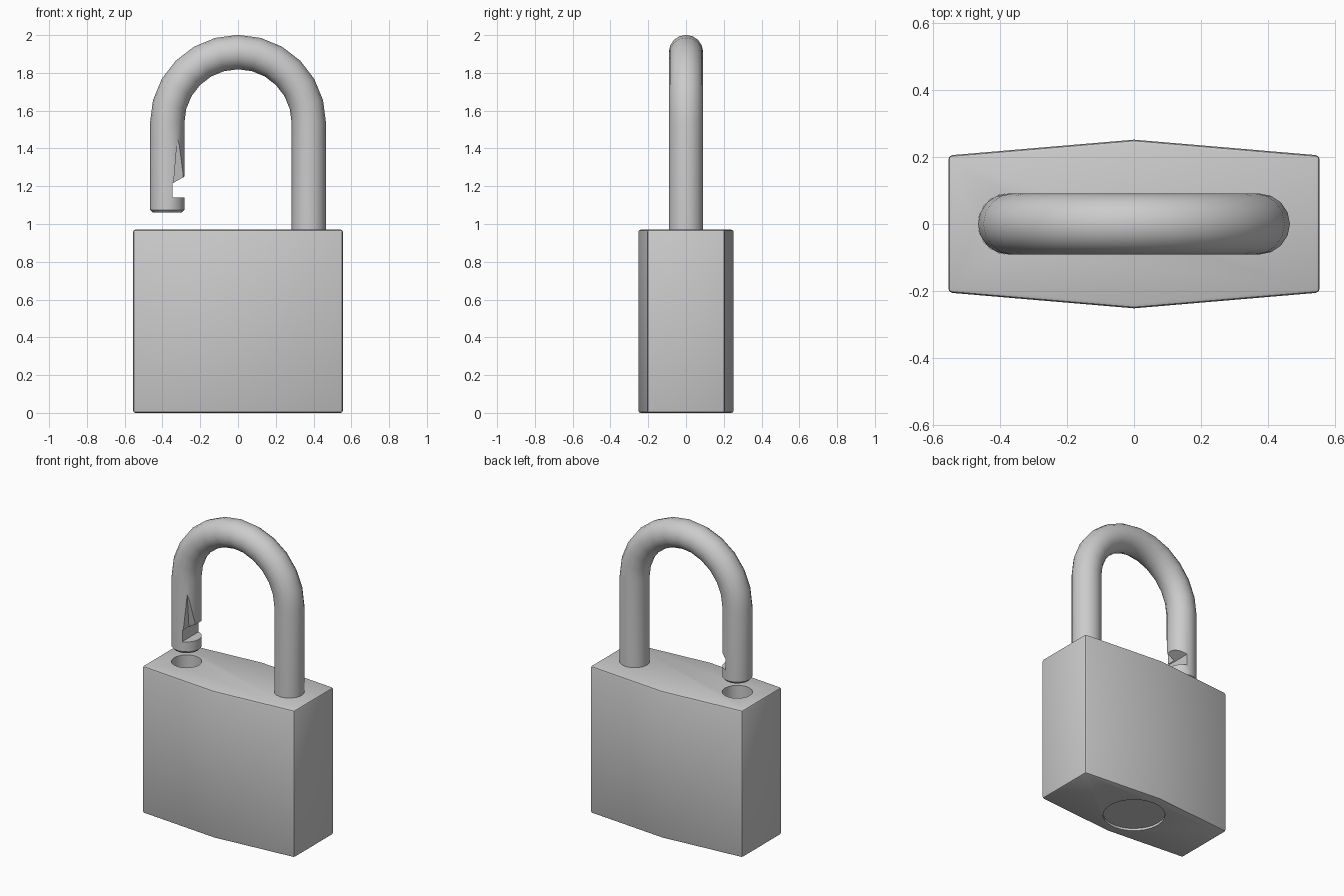
import bpy, bmesh
from math import sin, cos, pi, radians

if "Cube" in bpy.data.objects:
    bpy.data.objects.remove(bpy.data.objects["Cube"])


def make_object(name, bm):
    bmesh.ops.recalc_face_normals(bm, faces=bm.faces[:])
    mesh = bpy.data.meshes.new(name)
    bm.to_mesh(mesh)
    bm.free()
    obj = bpy.data.objects.new(name, mesh)
    bpy.context.collection.objects.link(obj)
    return obj


def loft(name, rings):
    """Skin a list of equal-length point rings and cap both ends."""
    bm = bmesh.new()
    loops = [[bm.verts.new(p) for p in ring] for ring in rings]
    n = len(loops[0])
    for a, b in zip(loops, loops[1:]):
        for i in range(n):
            j = (i + 1) % n
            bm.faces.new((a[i], a[j], b[j], b[i]))
    bm.faces.new(loops[0][::-1])
    bm.faces.new(loops[-1])
    return make_object(name, bm)


def prism(name, outline, z0, z1):
    return loft(name, [[(x, y, z) for x, y in outline] for z in (z0, z1)])


def circle(cx, r, n):
    return [(cx + r * cos(2 * pi * i / n), r * sin(2 * pi * i / n)) for i in range(n)]


def select(obj):
    bpy.ops.object.select_all(action='DESELECT')
    obj.select_set(True)
    bpy.context.view_layer.objects.active = obj


def cut(obj, cutter):
    cutter.hide_render = True
    mod = obj.modifiers.new("cut", 'BOOLEAN')
    mod.operation = 'DIFFERENCE'
    mod.solver = 'EXACT'
    mod.object = cutter
    select(obj)
    bpy.ops.object.modifier_apply(modifier=mod.name)
    bpy.data.objects.remove(cutter)


def smooth(obj):
    select(obj)
    bpy.ops.object.shade_smooth_by_angle(angle=radians(32))


LEG, R, ARCH_Z, TOP = 0.375, 0.091, 1.535, 0.97

# Lock body: six-sided prism with softened edges
body = prism("lock_body", [(-0.555, -0.205), (0, -0.252), (0.555, -0.205),
                           (0.555, 0.205), (0, 0.252), (-0.555, 0.205)], 0, TOP)
bevel = body.modifiers.new("bevel", 'BEVEL')
bevel.width = 0.012
bevel.segments = 2
bevel.limit_method = 'ANGLE'
bevel.angle_limit = radians(30)
select(body)
bpy.ops.object.modifier_apply(modifier=bevel.name)

# Empty shackle hole and shallow round recess underneath
cut(body, prism("hole_cutter", circle(-LEG, R, 20), 0.62, 1.1))
cut(body, prism("recess_cutter", circle(0, 0.188, 24), -0.1, 0.015))
smooth(body)

# Shackle path: (x, z, angle of section, radius scale), left tip to right leg
path = [(-LEG, 1.06, pi, 0.84), (-LEG, 1.075, pi, 1.0)]
STEPS = 12
for i in range(STEPS + 1):
    a = pi - pi * i / STEPS
    path.append((LEG * cos(a), ARCH_Z + LEG * sin(a), a, 1.0))
path.append((LEG, TOP - 0.03, 0, 1.0))
shackle = loft("shackle", [
    [(x + u * s * cos(a), v * s, z + u * s * sin(a)) for u, v in circle(0, R, 16)]
    for x, z, a, s in path])

# Tapered relief on the front inner quarter of the free leg
cut(shackle, loft("relief_cutter", [
    [(x, y, z), (-0.2, y, z), (-0.2, -0.2, z), (x, -0.2, z)]
    for x, y, z in ((-0.347, -0.01, 1.14), (-0.315, -0.085, 1.52))]))

# Latch notch with a sloped upper edge
notch = [(-0.347, 1.14), (-0.2, 1.14), (-0.2, 1.298), (-0.347, 1.215)]
cut(shackle, loft("notch_cutter", [[(x, y, z) for x, z in notch] for y in (-0.2, 0.2)]))
smooth(shackle)
